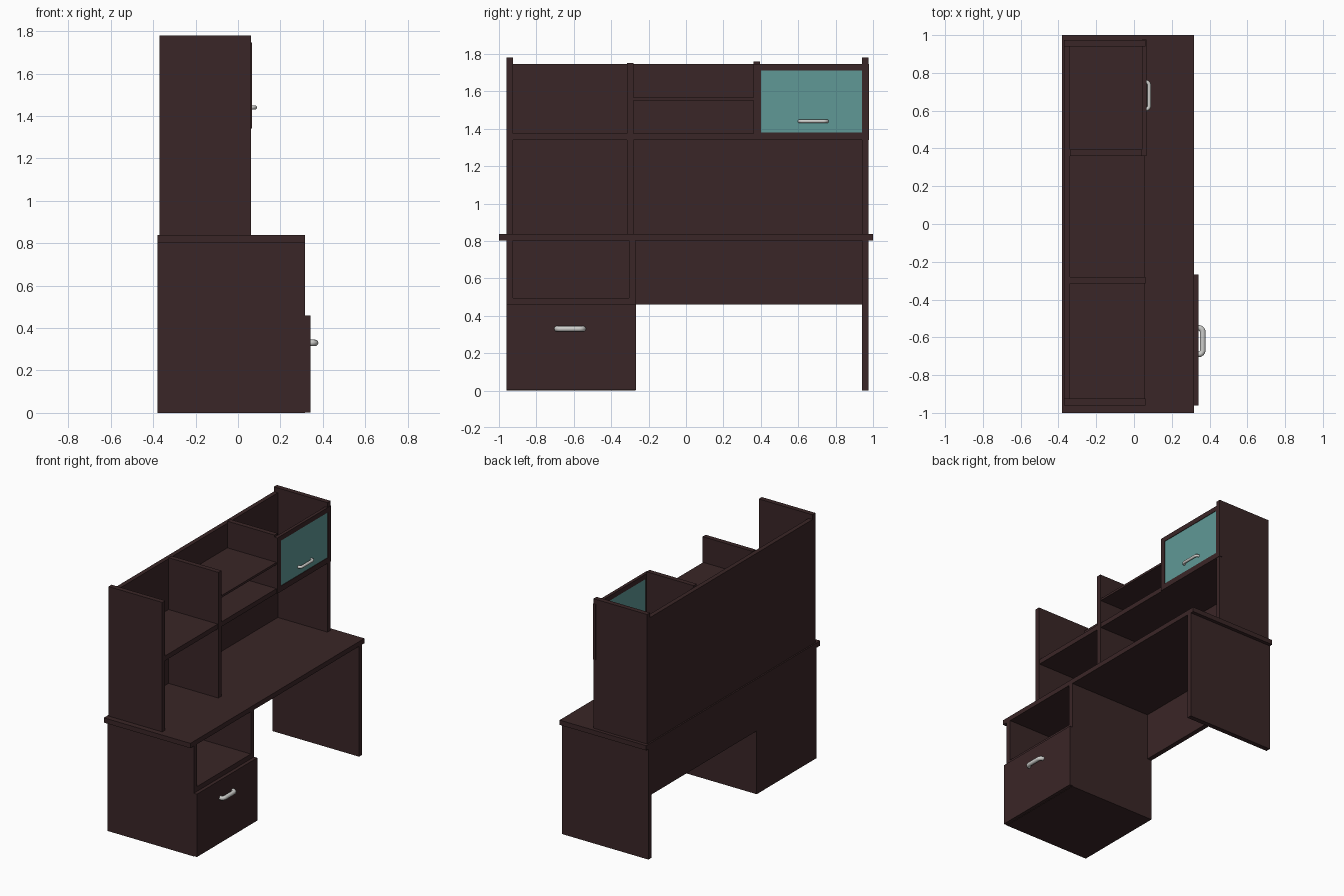
import bpy, math

if "Cube" in bpy.data.objects:
    bpy.data.objects.remove(bpy.data.objects["Cube"])


def material(name, rgb):
    m = bpy.data.materials.new(name)
    m.diffuse_color = (*rgb, 1)
    m.use_nodes = True
    m.node_tree.nodes["Principled BSDF"].inputs["Base Color"].default_value = m.diffuse_color
    return m


WOOD = material("dark_wood", (0.042, 0.019, 0.020))
GLASS = material("teal_glass", (0.115, 0.315, 0.305))
METAL = material("light_metal", (0.62, 0.62, 0.60))


def box(name, x, y, z, mat=WOOD):
    """Board given by its (min, max) range on each axis."""
    x0, x1, y0, y1, z0, z1 = *x, *y, *z
    verts = [(a, b, c) for a in (x0, x1) for b in (y0, y1) for c in (z0, z1)]
    faces = [(0, 1, 3, 2), (4, 6, 7, 5), (0, 4, 5, 1),
             (2, 3, 7, 6), (0, 2, 6, 4), (1, 5, 7, 3)]
    me = bpy.data.meshes.new(name)
    me.from_pydata(verts, [], faces)
    me.materials.append(mat)
    ob = bpy.data.objects.new(name, me)
    bpy.context.collection.objects.link(ob)
    return ob


def handle(name, x, y, z, reach, r, half=0.07, corner=0.022):
    """Bow handle: rounded U-shaped path swept with a circle."""
    pts = [(x - 0.005, y - half)]
    for side in (-1, 1):
        arc = []
        for i in range(7):
            a = math.pi / 2 * i / 6
            arc.append((x + reach - corner + corner * math.sin(a),
                        y + side * (half - corner + corner * math.cos(a))))
        pts += arc if side < 0 else arc[::-1]
    pts.append((x - 0.005, y + half))
    cu = bpy.data.curves.new(name, 'CURVE')
    cu.dimensions = '3D'
    cu.bevel_depth = r
    cu.bevel_resolution = 4
    cu.use_fill_caps = True
    sp = cu.splines.new('POLY')
    sp.points.add(len(pts) - 1)
    for p, (px, py) in zip(sp.points, pts):
        p.co = (px, py, z, 1)
    cu.materials.append(METAL)
    ob = bpy.data.objects.new(name, cu)
    bpy.context.collection.objects.link(ob)


DESK_X = (-0.38, 0.317)
HUTCH_X = (-0.37, 0.062)
T = 0.035

# desk top and legs
box("desk_top", DESK_X, (-1, 1), (0.803, 0.838))
box("cabinet_outer_side", DESK_X, (-0.96, -0.925), (0, 0.803))
box("cabinet_inner_side", DESK_X, (-0.305, -0.27), (0, 0.803))
box("right_leg", DESK_X, (0.94, 0.975), (0, 0.803))

# cabinet with open niche above the drawer
box("cabinet_back", (-0.38, -0.345), (-0.925, -0.305), (0, 0.803))
box("cabinet_shelf", (-0.345, 0.317), (-0.925, -0.305), (0.46, 0.495))
box("cabinet_floor", (-0.345, 0.317), (-0.925, -0.305), (0.0, T))
box("drawer_front", (0.317, 0.342), (-0.96, -0.267), (0.003, 0.46))
box("modesty_panel", (-0.38, -0.345), (-0.27, 0.94), (0.46, 0.803))
handle("drawer_handle", 0.342, -0.62, 0.33, 0.022, 0.015)

# hutch sides, dividers and back
box("hutch_left_side", HUTCH_X, (-0.96, -0.925), (0.838, 1.78))
box("hutch_right_side", HUTCH_X, (0.94, 0.975), (0.838, 1.78))
box("hutch_back_left", (-0.37, -0.338), (-0.925, -0.28), (0.838, 1.745))
box("hutch_back_right", (-0.37, -0.338), (-0.28, 0.94), (0.838, 1.745))
box("left_divider", (-0.338, 0.062), (-0.315, -0.28), (0.838, 1.752))
box("right_divider", (-0.338, 0.042), (0.36, 0.395), (1.375, 1.76))

# hutch shelves
box("left_shelf", (-0.338, 0.058), (-0.925, -0.315), (1.34, 1.375))
box("long_shelf", (-0.338, 0.058), (-0.28, 0.36), (1.34, 1.375))
box("door_shelf", (-0.338, 0.042), (0.36, 0.94), (1.34, 1.375))
box("middle_shelf", (-0.338, 0.058), (-0.28, 0.36), (1.55, 1.566))

# framed glass door
DOOR_X = (0.042, 0.065)
box("door_bottom_rail", DOOR_X, (0.36, 0.978), (1.34, 1.38))
box("door_top_rail", DOOR_X, (0.36, 0.978), (1.71, 1.745))
box("door_left_stile", DOOR_X, (0.36, 0.40), (1.38, 1.71))
box("door_right_stile", DOOR_X, (0.94, 0.978), (1.38, 1.71))
box("door_glass", (0.046, 0.061), (0.40, 0.94), (1.38, 1.71), GLASS)
handle("door_handle", 0.061, 0.68, 1.44, 0.019, 0.010, half=0.073, corner=0.018)

# turn the handle curves into smooth meshes
for ob in [o for o in bpy.context.scene.objects if o.type == 'CURVE']:
    bpy.ops.object.select_all(action='DESELECT')
    ob.select_set(True)
    bpy.context.view_layer.objects.active = ob
    bpy.ops.object.convert(target='MESH')
    bpy.ops.object.shade_smooth_by_angle(angle=math.radians(40))
